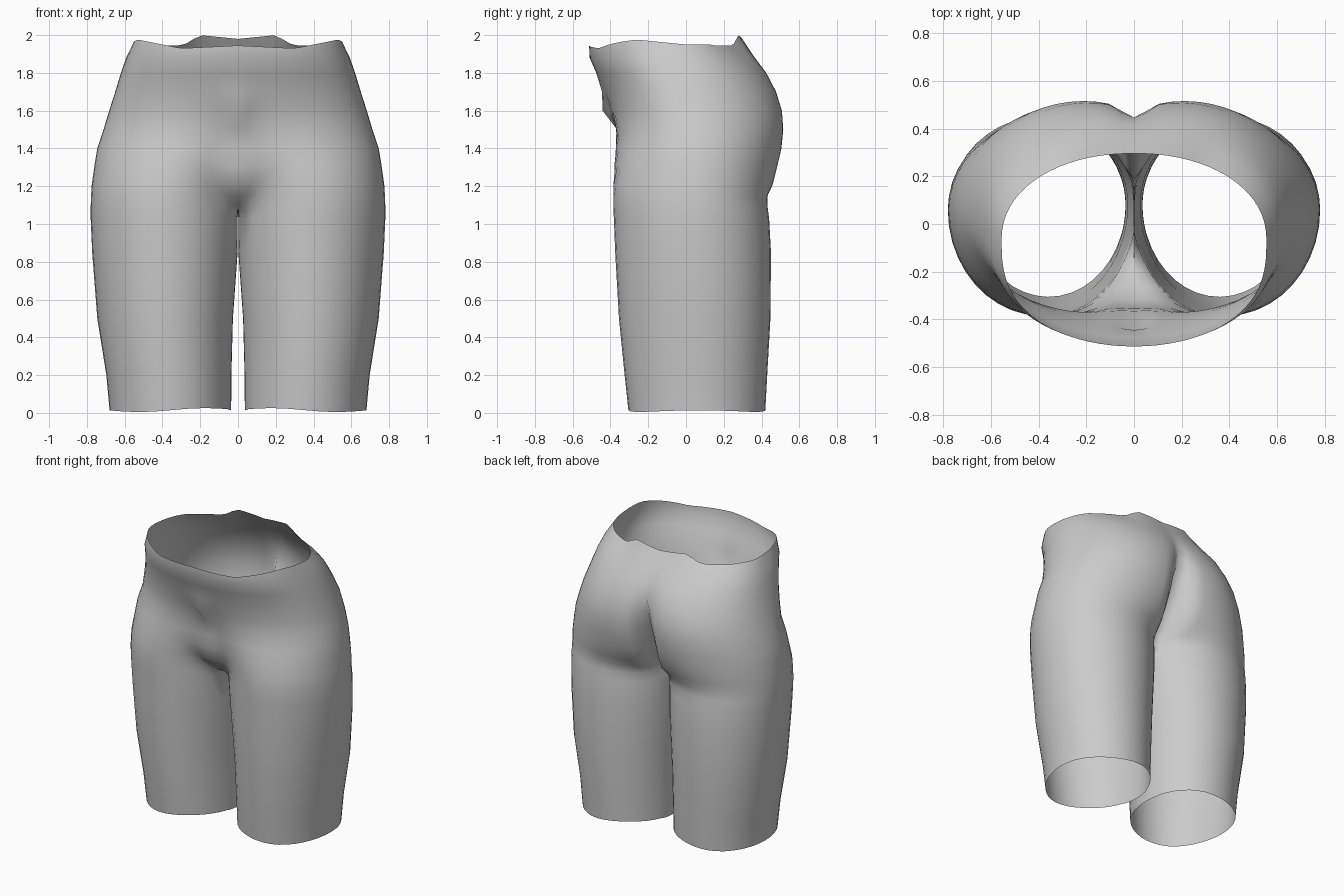
import bpy, bmesh
from math import sin, cos, acos, pi, exp, copysign

cube = bpy.data.objects.get("Cube")
if cube:
    bpy.data.objects.remove(cube, do_unlink=True)

OUTER, INNER = 36, 10      # segments on the outside and between the legs
CROTCH = 1.09
GAP = .0015                # smallest distance from the centre line

# Sections: z, half width, front lobe x, back lobe x, front y, back y, mid y,
# depth of the front mound, back cleft
SECTIONS = [
    (0.015, .68, .358, .358, -.305, .42, .08, 0, 0),
    (0.20, .697, .366, .366, -.325, .43, .08, 0, 0),
    (0.50, .745, .386, .386, -.355, .447, .08, 0, 0),
    (0.85, .772, .387, .387, -.375, .45, .07, 0, 0),
    (1.03, .780, .386, .386, -.382, .44, .06, 0, 0),
    (CROTCH, .780, .385, .385, -.385, .432, .06, .20, 0),
    (1.15, .778, .380, .360, -.385, .432, .06, .265, .06),
    (1.21, .774, .365, .310, -.385, .460, .06, .32, .15),
    (1.31, .760, .310, .255, -.380, .485, .06, .35, .18),
    (1.40, .745, .250, .230, -.372, .505, .05, .355, .15),
    (1.50, .712, .180, .210, -.370, .515, .05, .365, .10),
    (1.60, .682, .080, .190, -.400, .508, .03, 0, .045),
    (1.70, .650, .020, .150, -.435, .477, .01, 0, .01),
    (1.80, .620, 0, .110, -.475, .425, -.01, 0, 0),
    (1.88, .592, 0, .060, -.510, .365, -.04, 0, 0),
    (1.95, .555, 0, .020, -.513, .295, -.07, 0, 0),
]


def end_angle(width, lobe):
    """Angle at which the lobe meets the centre line."""
    return acos(max(-.945, -lobe / (width - lobe)))


def point(section, angle):
    z, width, front, back, yf, yb, mid, mound, cleft = section
    lobe = front if angle < 0 else back
    x = lobe + (width - lobe) * cos(angle)
    reach = mid - yf if angle < 0 else yb - mid
    # the waist is squarer than the legs, most of all in front
    square = .25 if angle < 0 else .08
    power = 1 - square * min(1, max(0, (z - 1.5) / .4))
    y = mid + reach * copysign(abs(sin(angle)) ** power, angle)
    if angle < 0 and mound:
        y = min(y, x * x - mound)
    else:
        y -= cleft * exp(-(x / .05) ** 2)
    return [x, y, z]


def outer_arc(section):
    """Centre front, round the hip, to centre back."""
    a0 = -end_angle(section[1], section[2])
    a1 = end_angle(section[1], section[3])
    half = OUTER // 2
    angles = [a0 * (1 - i / half) for i in range(half)]
    angles += [a1 * i / half for i in range(half + 1)]
    pts = [point(section, a) for a in angles]
    for p in pts:
        p[0] = max(p[0], GAP)
    if section[0] >= CROTCH:
        pts[0][0] = pts[-1][0] = 0
    return pts


def inner_arc(section, first, last):
    """Back to front between the legs, or along the crotch seam."""
    pts = []
    a = end_angle(section[1], section[2])
    for i in range(1, INNER):
        t = i / INNER
        if section[0] == CROTCH:
            pts.append([0, first[1] + (last[1] - first[1]) * t, CROTCH])
        else:
            b = a + (2 * pi - 2 * a) * t
            p = point(section, b if b <= pi else b - 2 * pi)
            pts.append([max(p[0], GAP), p[1], p[2]])
    return pts


def waist_height(x, y):
    """Uneven cut edge: raised at the back, dipping beside the belly."""
    if y > .15:
        peak = 1.98 + .1 * min(x, .2)
        return max(1.945, peak - .6 * max(0, x - .2))
    if y > -.25:
        return max(1.95, 1.975 - .1 * (y + .25))
    if x < .3:
        return 1.945 - .05 * x
    return min(1.975, 1.93 + .2 * (x - .3))


# Half of the shell, one leg and one side of the hips
bm = bmesh.new()
rows = []
for s in SECTIONS:
    arc = outer_arc(s)
    if s is SECTIONS[0]:
        for p in arc:                       # slightly wavy hem
            p[2] += .01 * sin(p[0] * 9)
    if s is SECTIONS[-1]:
        for p in arc:
            p[2] = waist_height(p[0], p[1])
    if s[0] <= CROTCH:
        arc += inner_arc(s, arc[-1], arc[0])
    rows.append([bm.verts.new(p) for p in arc])

for low, high in zip(rows, rows[1:]):
    closed = len(high) > OUTER + 1
    count = len(low) if closed else OUTER
    for j in range(count):
        k = (j + 1) % len(low)
        bm.faces.new((low[j], low[k], high[k], high[j]))
for f in bm.faces:
    f.smooth = True

mesh = bpy.data.meshes.new("lower_body_form")
bm.to_mesh(mesh)
bm.free()
body = bpy.data.objects.new("lower_body_form", mesh)
bpy.context.collection.objects.link(body)

# Matte grey shell
grey = bpy.data.materials.new("matte_grey")
grey.use_nodes = True
colour = (.6, .6, .6, 1)
grey.diffuse_color = colour
grey.node_tree.nodes["Principled BSDF"].inputs["Base Color"].default_value = colour
mesh.materials.append(grey)

# Other side
mirror = body.modifiers.new("mirror", 'MIRROR')
mirror.use_axis[0] = True
mirror.use_mirror_merge = True
mirror.merge_threshold = .001
